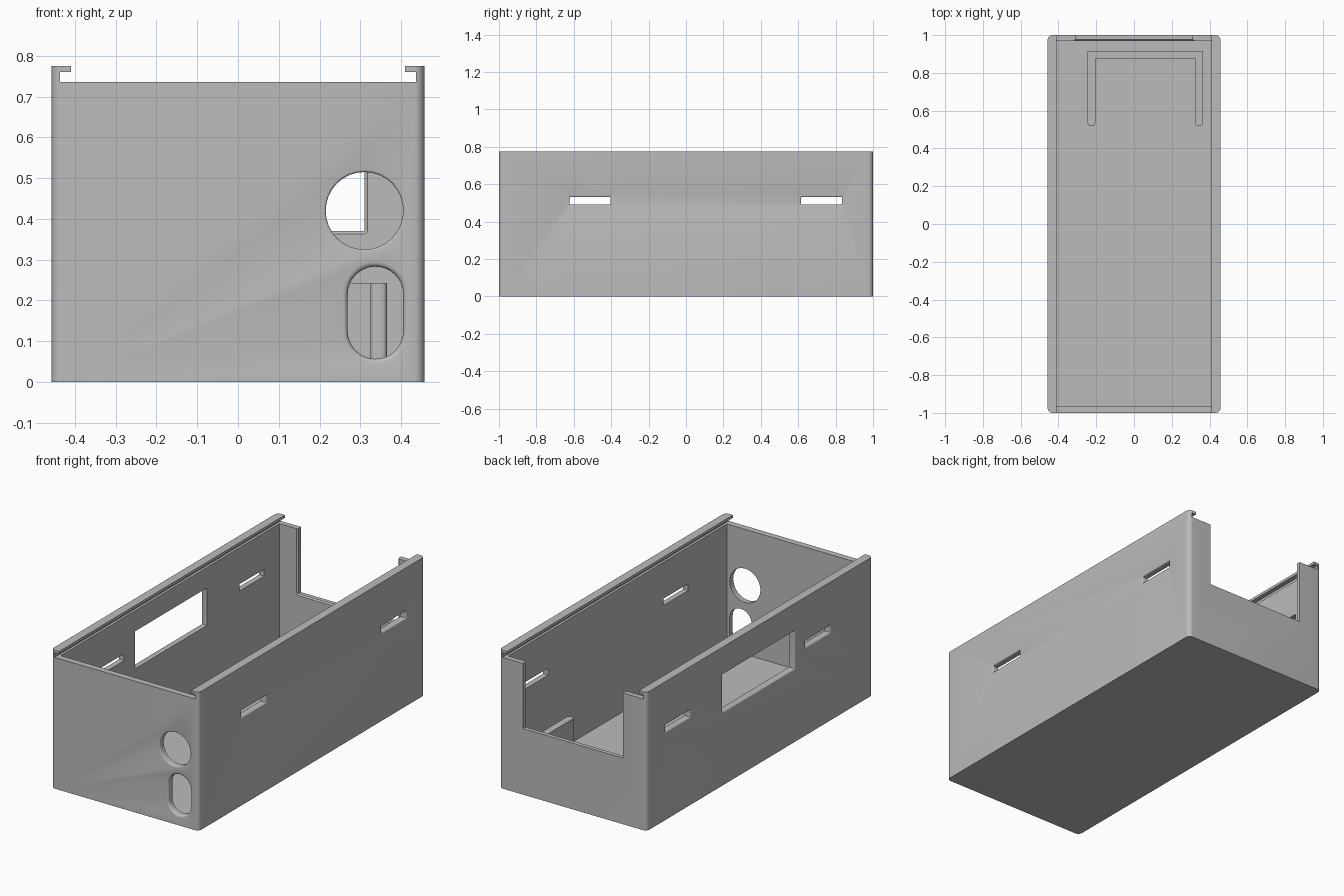
import bpy, bmesh, math
from mathutils import Vector

cube = bpy.data.objects.get("Cube")
if cube:
    bpy.data.objects.remove(cube, do_unlink=True)

# Overall sizes
HX, HY, H = 0.457, 1.0, 0.775      # half width, half length, height
WALL, FLOOR = 0.035, 0.035
RIM, LIP = 0.735, 0.76             # top of end walls, underside of rails

grey = bpy.data.materials.new("light_grey_plastic")
grey.use_nodes = True
COLOUR = (0.5, 0.5, 0.5, 1)
grey.diffuse_color = COLOUR
grey.node_tree.nodes["Principled BSDF"].inputs["Base Color"].default_value = COLOUR


def outline(hw, hh, r, steps=8):
    """Rounded rectangle as a list of 2D points."""
    pts = []
    for k, (sx, sy) in enumerate(((1, 1), (-1, 1), (-1, -1), (1, -1))):
        for i in range(steps + 1):
            a = math.pi / 2 * (k + i / steps)
            pts.append((sx * (hw - r) + r * math.cos(a), sy * (hh - r) + r * math.sin(a)))
    return pts


def loft(name, rings, place):
    """Join rings of (points, depth) into a closed solid; place maps (u, v, depth) to 3D."""
    bm = bmesh.new()
    loops = [[bm.verts.new(place(u, v, d)) for u, v in pts] for pts, d in rings]
    n = len(loops[0])
    for a, b in zip(loops, loops[1:]):
        for i in range(n):
            bm.faces.new((a[i], a[(i + 1) % n], b[(i + 1) % n], b[i]))
    bm.faces.new(loops[0])
    bm.faces.new(loops[-1])
    bmesh.ops.remove_doubles(bm, verts=bm.verts, dist=1e-5)
    bmesh.ops.recalc_face_normals(bm, faces=bm.faces)
    mesh = bpy.data.meshes.new(name)
    bm.to_mesh(mesh)
    bm.free()
    mesh.materials.append(grey)
    obj = bpy.data.objects.new(name, mesh)
    bpy.context.collection.objects.link(obj)
    return obj


def block(name, x0, x1, y0, y1, z0, z1):
    pts = [(x0, y0), (x1, y0), (x1, y1), (x0, y1)]
    return loft(name, [(pts, z0), (pts, z1)], lambda u, v, d: Vector((u, v, d)))


def opening(name, axis, side, cu, cz, hw, hh, r, outer=0.0, inner=0.0):
    """Wall cutter whose edge can be rounded on the outer or the inner face."""
    def ring(offset, depth):
        return outline(hw + offset, hh + offset, r + offset), depth
    rings = [ring(outer, -0.05)]
    if outer:
        for i in range(5):
            a = math.pi / 2 * i / 4
            rings.append(ring(outer * (1 - math.sin(a)), outer * (1 - math.cos(a))))
    else:
        rings.append(ring(0, WALL - inner))
    rings.append(ring(inner, WALL))
    rings.append(ring(inner, WALL + 0.03))
    if axis == "x":
        return loft(name, rings, lambda u, v, d: Vector((side * (HX - d), cu + u, cz + v)))
    return loft(name, rings, lambda u, v, d: Vector((cu + u, side * (HY - d), cz + v)))


# Outer shell with rounded upright corners
shell = outline(HX, HY, 0.025)
case = loft("case_body", [(shell, 0), (shell, H)], lambda u, v, d: Vector((u, v, d)))

cutters = [
    block("cavity_cutter", -HX + WALL, HX - WALL, -HY + WALL, HY - 0.03, FLOOR, RIM + 0.01),
    # Sliding lid channel, open at both ends, and the gap between its rails
    block("lid_channel_cutter", -0.436, 0.436, -1.1, 1.1, RIM, LIP),
    block("lid_gap_cutter", -0.409, 0.409, -1.1, 1.1, RIM + 0.005, H + 0.1),
    # Round and oblong ports in the front wall
    opening("round_port_cutter", "y", -1, 0.31, 0.42, 0.095, 0.095, 0.0949, outer=0.006),
    opening("oblong_port_cutter", "y", -1, 0.337, 0.17, 0.068, 0.113, 0.0679, outer=0.012),
    # Notch in the back wall
    opening("back_notch_cutter", "y", 1, 0, 0.67, 0.31, 0.30, 0.002, inner=0.012),
    # Display window in the right wall
    opening("window_cutter", "x", -1, 0.01, 0.515, 0.32, 0.105, 0.002, outer=0.008),
]
# Strap slots in both long walls
for side in (-1, 1):
    for y in (-0.513, 0.725):
        cutters.append(opening("strap_slot_cutter", "x", side, y, 0.512,
                               0.109, 0.019, 0.002, outer=0.007))

for cutter in cutters:
    cutter.hide_render = True
    mod = case.modifiers.new(cutter.name, "BOOLEAN")
    mod.operation = "DIFFERENCE"
    mod.solver = "EXACT"
    mod.object = cutter

# Bake the cuts, then drop the cutters
bpy.context.view_layer.update()
baked = bpy.data.meshes.new_from_object(case.evaluated_get(bpy.context.evaluated_depsgraph_get()))
case.modifiers.clear()
case.data = baked
for cutter in cutters:
    bpy.data.objects.remove(cutter, do_unlink=True)

# U-shaped holder standing on the floor
X0, X1, Y0, Y1, T = -0.245, 0.365, 0.52, 0.915, 0.04
plan = [(X0, Y0), (X0 + T, Y0), (X0 + T, Y1 - T), (X1 - T, Y1 - T),
        (X1 - T, Y0), (X1, Y0), (X1, Y1), (X0, Y1)]
holder = loft("inner_holder", [(plan, FLOOR - 0.005), (plan, 0.243)],
              lambda u, v, d: Vector((u, v, d)))
bm = bmesh.new()
bm.from_mesh(holder.data)
tips = [e for e in bm.edges if all(abs(v.co.y - Y0) < 1e-4 for v in e.verts)
        and abs(e.verts[0].co.z - e.verts[1].co.z) > 0.1]
bmesh.ops.bevel(bm, geom=tips, offset=0.012, segments=4, profile=0.5, affect="EDGES")
bm.to_mesh(holder.data)
bm.free()

# Smooth the rounded edges, keep the rest crisp
for obj in (case, holder):
    bpy.ops.object.select_all(action="DESELECT")
    obj.select_set(True)
    bpy.context.view_layer.objects.active = obj
    bpy.ops.object.shade_smooth_by_angle(angle=math.radians(30))
